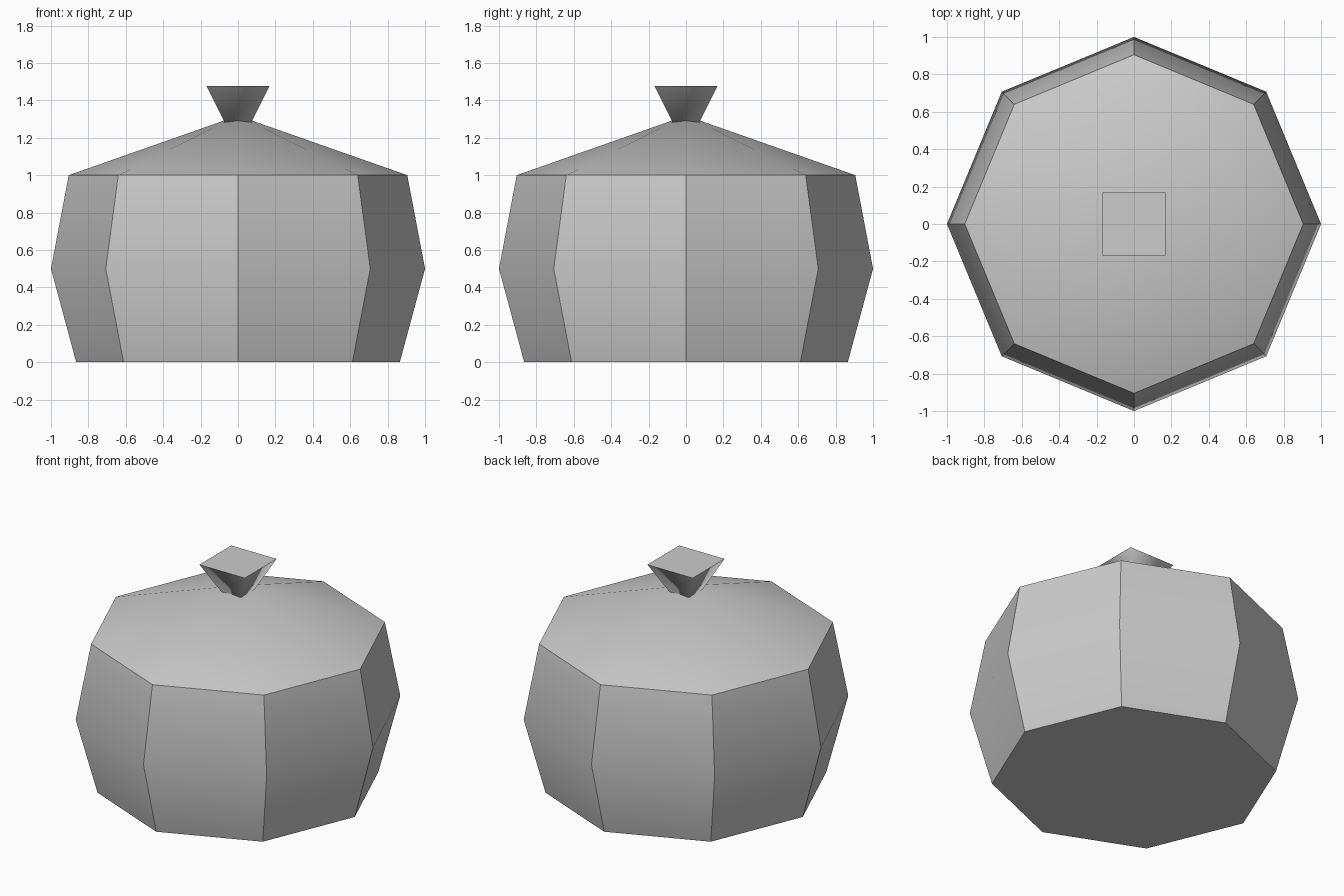
import bpy, bmesh, math

cube = bpy.data.objects.get("Cube")
if cube:
    bpy.data.objects.remove(cube, do_unlink=True)

GREY = (0.6, 0.6, 0.6, 1.0)
mat = bpy.data.materials.new("light_grey")
mat.use_nodes = True
mat.diffuse_color = GREY
mat.node_tree.nodes["Principled BSDF"].inputs["Base Color"].default_value = GREY


def turned(name, profile, sides, start=0.0, sharp_angle=30):
    """Stack rings of (radius, height); radius 0 makes a point."""
    bm = bmesh.new()
    rings = []
    for r, z in profile:
        if r == 0:
            rings.append([bm.verts.new((0, 0, z))] * sides)
            continue
        angles = [start + math.tau * i / sides for i in range(sides)]
        rings.append([bm.verts.new((r * math.cos(a), r * math.sin(a), z)) for a in angles])
    for low, high in zip(rings, rings[1:]):
        for i in range(sides):
            j = (i + 1) % sides
            corners = dict.fromkeys([low[i], low[j], high[j], high[i]])
            bm.faces.new(list(corners))
    # Close the open ends
    for ring in (rings[0], rings[-1]):
        if ring[0] is not ring[1]:
            bm.faces.new(ring)
    bmesh.ops.recalc_face_normals(bm, faces=bm.faces)
    mesh = bpy.data.meshes.new(name)
    bm.to_mesh(mesh)
    bm.free()
    mesh.materials.append(mat)
    obj = bpy.data.objects.new(name, mesh)
    bpy.context.collection.objects.link(obj)
    bpy.ops.object.select_all(action='DESELECT')
    obj.select_set(True)
    bpy.context.view_layer.objects.active = obj
    bpy.ops.object.shade_smooth_by_angle(angle=math.radians(sharp_angle))
    return obj


# Eight-sided pot and its shallow pointed lid, in one closed shell
turned("pot_and_lid", [(0.865, 0), (1.0, 0.5), (0.905, 1.0), (0, 1.318)], 8)

# Square knob flaring upwards, its narrow foot sunk into the lid
root2 = math.sqrt(2)
turned("lid_knob", [(0.065 * root2, 1.27), (0.168 * root2, 1.477)], 4, math.pi / 4, 85)
